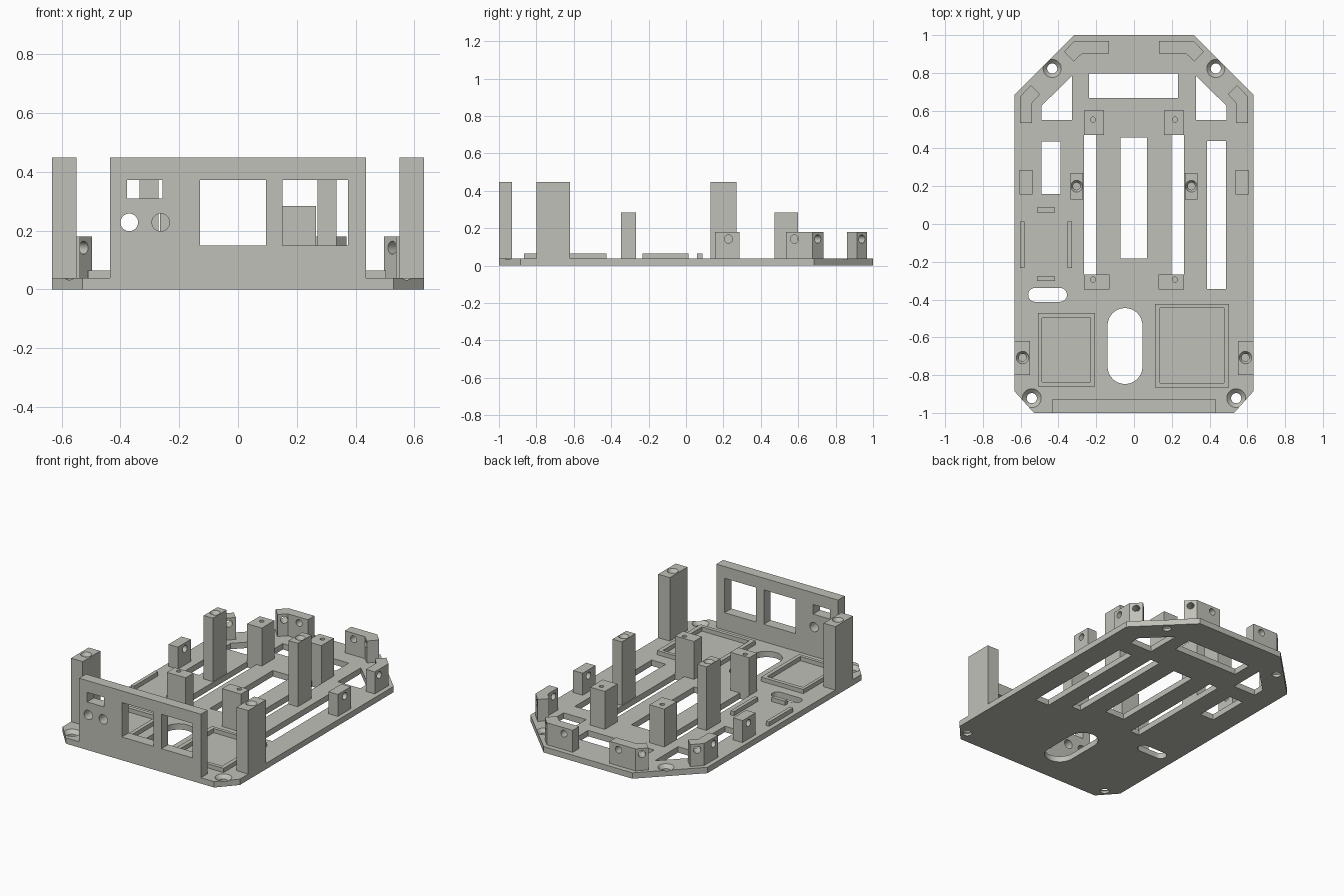
import bpy, bmesh, math
from mathutils import Vector

if "Cube" in bpy.data.objects:
    bpy.data.objects.remove(bpy.data.objects["Cube"])

grey = bpy.data.materials.new("warm light grey")
grey.diffuse_color = (0.53, 0.53, 0.485, 1)
grey.use_nodes = True
grey.node_tree.nodes["Principled BSDF"].inputs["Base Color"].default_value = grey.diffuse_color
T = 0.038      # plate thickness
BASE = 0.03    # parts are sunk slightly into the plate


def prism(name, pts, z0, z1):
    """Extrude a flat outline from z0 to z1."""
    bm = bmesh.new()
    f = bm.faces.new([bm.verts.new((x, y, z0)) for x, y in pts])
    ext = bmesh.ops.extrude_face_region(bm, geom=[f])
    bmesh.ops.translate(bm, vec=(0, 0, z1 - z0),
                        verts=[v for v in ext["geom"] if isinstance(v, bmesh.types.BMVert)])
    bmesh.ops.recalc_face_normals(bm, faces=bm.faces)
    return finish(name, bm)


def finish(name, bm):
    me = bpy.data.meshes.new(name)
    bm.to_mesh(me)
    bm.free()
    me.materials.append(grey)
    ob = bpy.data.objects.new(name, me)
    bpy.context.collection.objects.link(ob)
    return ob


def rect(x0, x1, y0, y1):
    return [(x0, y0), (x1, y0), (x1, y1), (x0, y1)]


def box(name, x0, x1, y0, y1, z0, z1):
    return prism(name, rect(x0, x1, y0, y1), z0, z1)


def oval(x0, x1, y0, y1, n=16):
    """Slot outline with round ends along its longer side."""
    cx, cy = (x0 + x1) / 2, (y0 + y1) / 2
    w, h = (x1 - x0) / 2, (y1 - y0) / 2
    r = min(w, h)
    start = 0 if h > w else -math.pi / 2
    pts = []
    for side in (0, 1):
        s = 1 - 2 * side
        for i in range(n + 1):
            a = start + math.pi * (side + i / n)
            ox, oy = (0, s * (h - r)) if h > w else (s * (w - r), 0)
            pts.append((cx + ox + r * math.cos(a), cy + oy + r * math.sin(a)))
    return pts


def cone(p, axis, r1, r2, length):
    """Round cutter starting at p and running along axis."""
    bm = bmesh.new()
    bmesh.ops.create_cone(bm, cap_ends=True, segments=32, radius1=r1, radius2=r2, depth=length)
    ob = finish("cutter", bm)
    d = Vector(axis).normalized()
    ob.data.transform(d.to_track_quat('Z', 'Y').to_matrix().to_4x4())
    ob.location = Vector(p) + d * length / 2
    return ob


def cut(ob, cutters):
    bpy.context.view_layer.objects.active = ob
    for c in cutters:
        m = ob.modifiers.new("cut", 'BOOLEAN')
        m.operation, m.solver, m.object = 'DIFFERENCE', 'EXACT', c
        bpy.ops.object.modifier_apply(modifier=m.name)
        bpy.data.objects.remove(c)
    return ob


def countersunk(ob, x, y, top, r_out, r_in, sink, depth):
    """Screw hole with a conical seat."""
    k = (r_out - r_in) / sink
    e = 0.004
    cut(ob, [cone((x, y, top + e), (0, 0, -1), r_out + k * e, r_in, sink + e),
             cone((x, y, top + e), (0, 0, -1), r_in, r_in, depth + e)])


# Base plate with chamfered corners
plate = prism("base_plate", [(-.53, -1), (.53, -1), (.633, -.885), (.633, .685), (.317, 1),
                             (-.317, 1), (-.633, .685), (-.633, -.885)], 0, T)
tri = [(-.49, .55), (-.328, .55), (-.328, .785), (-.49, .625)]
openings = [rect(-.238, .233, .667, .797),
            tri, [(-x, y) for x, y in reversed(tri)],
            rect(-.49, -.39, .16, .437), rect(.386, .487, -.345, .44),
            rect(-.265, -.198, -.268, .474), rect(.198, .265, -.268, .474),
            rect(-.072, .07, -.183, .458),
            oval(-.56, -.355, -.412, -.338), oval(-.14, .045, -.847, -.445)]
cut(plate, [prism("cutter", o, -.1, .1) for o in openings])
for s in (-1, 1):
    countersunk(plate, s * .433, .823, T, .048, .027, .022, .1)
    countersunk(plate, s * .541, -.922, T, .05, .027, .022, .1)

# Front connector panel
panel = box("front_panel", -.435, .435, -1, -.93, 0, .448)
ports = [(-.13, .095, .15, .372), (.152, .375, .15, .372), (-.378, -.257, .31, .372)]
cut(panel, [box("cutter", a, b, -1.1, -.8, c, d) for a, b, c, d in ports]
    + [cone((x, -1.1, .228), (0, 1, 0), .03, .03, .3) for x in (-.37, -.263)])

for s, side in ((-1, "left"), (1, "right")):
    def span(a, b):
        return sorted((s * a, s * b))

    # Tall posts with screw seats
    p = box(side + "_middle_post", *span(.27, .336), .13, .27, BASE, .448)
    countersunk(p, s * .304, .2, .448, .031, .019, .02, .12)
    p = box(side + "_corner_post", *span(.55, .633), -.8, -.62, BASE, .448)
    countersunk(p, s * .59, -.707, .448, .033, .02, .02, .12)

    # Medium posts with pilot holes
    p = box(side + "_rear_standoff", *span(.16, .265), .472, .6, BASE, .283)
    cut(p, [cone((s * .217, .552, .3), (0, 0, -1), .014, .014, .1)])
    p = box(side + "_front_standoff", *span(.13, .265), -.348, -.267, BASE, .283)
    cut(p, [cone((s * .217, -.295, .3), (0, 0, -1), .014, .014, .1)])

    # Side lug
    p = box(side + "_side_lug", *span(.538, .605), .155, .287, BASE, .18)
    cut(p, [cone((s * .5, .227, .142), (s, 0, 0), .022, .022, .2)])

    # Angled lugs that follow the rear chamfers
    outline = [(.603, .535), (.603, .675), (.545, .735), (.497, .687), (.54, .64), (.54, .535)]
    p = prism(side + "_angled_side_lug", [(s * x, y) for x, y in outline], BASE, .18)
    cut(p, [cone((s * .5, .58, .142), (s, 0, 0), .022, .022, .2),
            cone((s * .474, .605, .142), (s, 1, 0), .022, .022, .25)])
    outline = [(.132, .968), (.317, .968), (.37, .913), (.32, .86), (.275, .902), (.132, .902)]
    p = prism(side + "_angled_rear_lug", [(s * x, y) for x, y in outline], BASE, .18)
    cut(p, [cone((s * .195, .85, .142), (0, 1, 0), .022, .022, .2),
            cone((s * .243, .84, .142), (s, 1, 0), .022, .022, .25)])

# Raised locating frames
for name, o, i in (("left_frame", (-.508, -.206, -.859, -.472), (-.487, -.231, -.837, -.498)),
                   ("right_frame", (.111, .503, -.866, -.424), (.138, .476, -.842, -.446))):
    cut(box(name, *o, BASE, .065), [box("cutter", *i, 0, .1)])

# Locating ribs for a small board
for name, r in (("outer_rib", (-.603, -.58, -.233, .013)), ("inner_rib", (-.351, -.328, -.233, .013)),
                ("rear_rib", (-.513, -.418, .06, .087)), ("front_rib", (-.513, -.418, -.303, -.277))):
    box(name, *r, BASE, .065)

# Smooth round holes, keep edges sharp
bpy.ops.object.select_all(action='SELECT')
bpy.ops.object.shade_smooth_by_angle(angle=math.radians(25))
